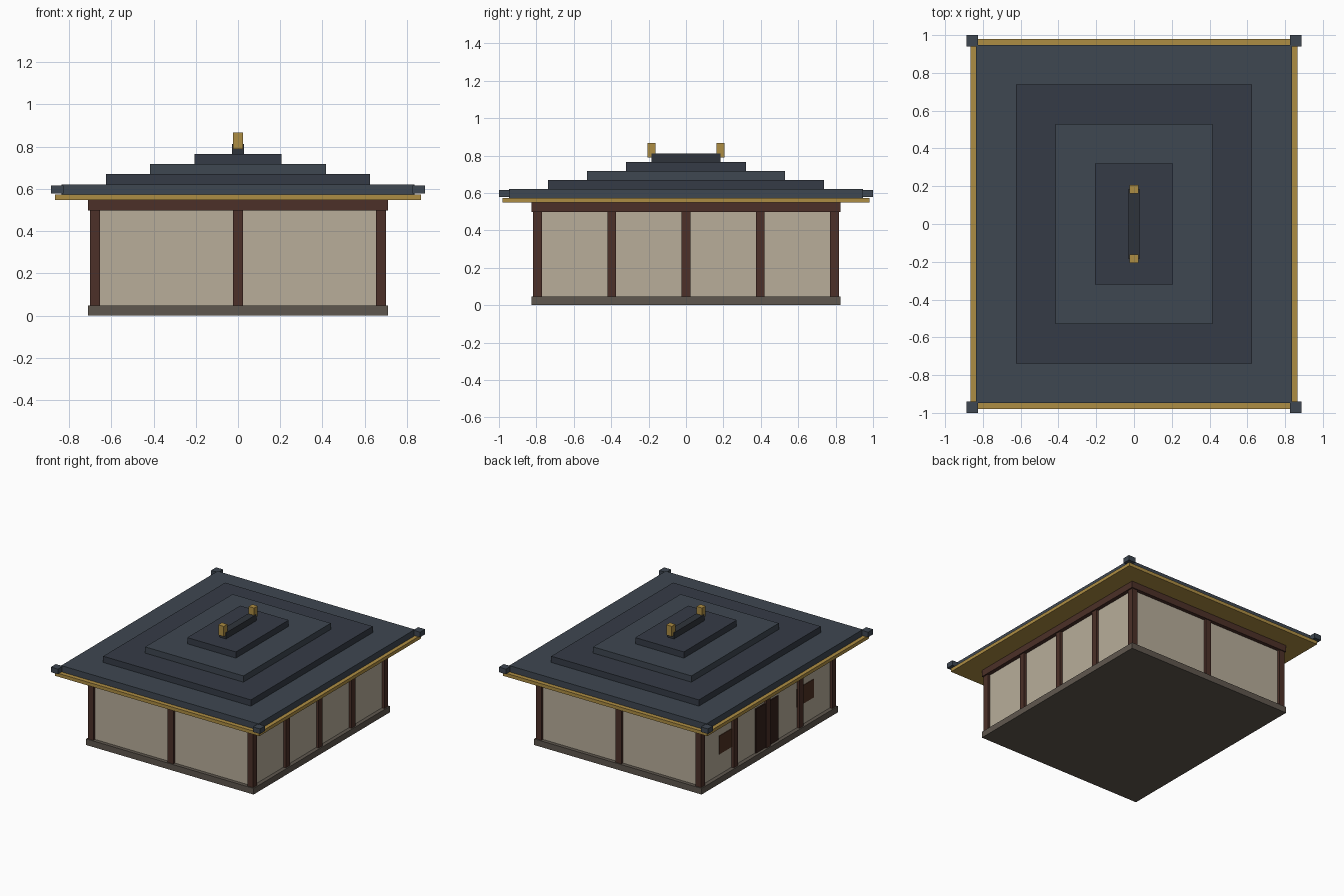
import bpy

if "Cube" in bpy.data.objects:
    bpy.data.objects.remove(bpy.data.objects["Cube"])


def material(name, hex_code):
    """Flat material from an sRGB hex colour."""
    def lin(c):
        return c / 12.92 if c <= 0.04045 else ((c + 0.055) / 1.055) ** 2.4
    m = bpy.data.materials.new(name)
    rgb = [lin(int(hex_code[i:i + 2], 16) / 255) for i in (0, 2, 4)]
    m.diffuse_color = (*rgb, 1)
    m.use_nodes = True
    m.node_tree.nodes["Principled BSDF"].inputs["Base Color"].default_value = m.diffuse_color
    return m


PLASTER = material("plaster", "b8ae9a")
TIMBER = material("timber", "4c3028")
STONE = material("stone", "5f574e")
GOLD = material("gold", "ae8d43")
TILE = material("tile", "3e4751")
TILE_DARK = material("dark_tile", "353b46")
RIDGE = material("ridge_tile", "2f343b")
DOOR = material("door_wood", "35211b")
SHUTTER = material("shutter_wood", "503223")


def box(name, x, y, z, mat):
    """Box spanning the (min, max) pairs x, y and z."""
    spans = (x, y, z)
    bpy.ops.mesh.primitive_cube_add(size=1, location=[(a + b) / 2 for a, b in spans])
    ob = bpy.context.object
    ob.name = name
    ob.scale = [b - a for a, b in spans]
    bpy.ops.object.transform_apply(location=False, rotation=False, scale=True)
    ob.data.materials.append(mat)
    return ob


def slab(name, hx, hy, z0, z1, mat):
    """Centred slab with half sizes hx, hy."""
    return box(name, (-hx, hx), (-hy, hy), (z0, z1), mat)


# Base, walls and head beam
slab("stone_base", 0.71, 0.825, 0, 0.047, STONE)
slab("plaster_walls", 0.68, 0.797, 0.047, 0.5, PLASTER)
slab("head_beam", 0.71, 0.825, 0.497, 0.548, TIMBER)

# Posts around the perimeter
R = 0.0235
PX, PY = 0.677, 0.794
spots = [(sx * PX, i * PY / 2) for sx in (-1, 1) for i in range(-2, 3)]
spots += [(0, -PY), (0, PY)]
for x, y in spots:
    box("wall_post", (x - R, x + R), (y - R, y + R), (0.047, 0.498), TIMBER)

# Double door and shuttered windows on the left side
for s in (-1, 1):
    box("door_leaf", (-0.689, -0.675), sorted((s * 0.004, s * 0.137)), (0.047, 0.385), DOOR)
    box("window_shutter", (-0.685, -0.675), sorted((s * 0.365, s * 0.573)), (0.205, 0.345), SHUTTER)

# Gold eave and stepped roof
slab("gold_eave", 0.866, 0.98, 0.548, 0.574, GOLD)
H = 0.0478
for i in range(4):
    slab("roof_tier", 0.836 - 0.21 * i, 0.947 - 0.209 * i,
         0.574 + H * i, 0.574 + H * (i + 1), TILE_DARK if i % 2 else TILE)

# Raised eave corners
for sx in (-1, 1):
    for sy in (-1, 1):
        box("eave_corner", sorted((sx * 0.827, sx * 0.886)),
            sorted((sy * 0.94, sy * 1.0)), (0.578, 0.617), TILE)

# Ridge and gold finials
slab("roof_ridge", 0.028, 0.185, 0.765, 0.812, RIDGE)
for s in (-1, 1):
    box("ridge_finial", (-0.023, 0.023), sorted((s * 0.162, s * 0.206)), (0.79, 0.868), GOLD)
